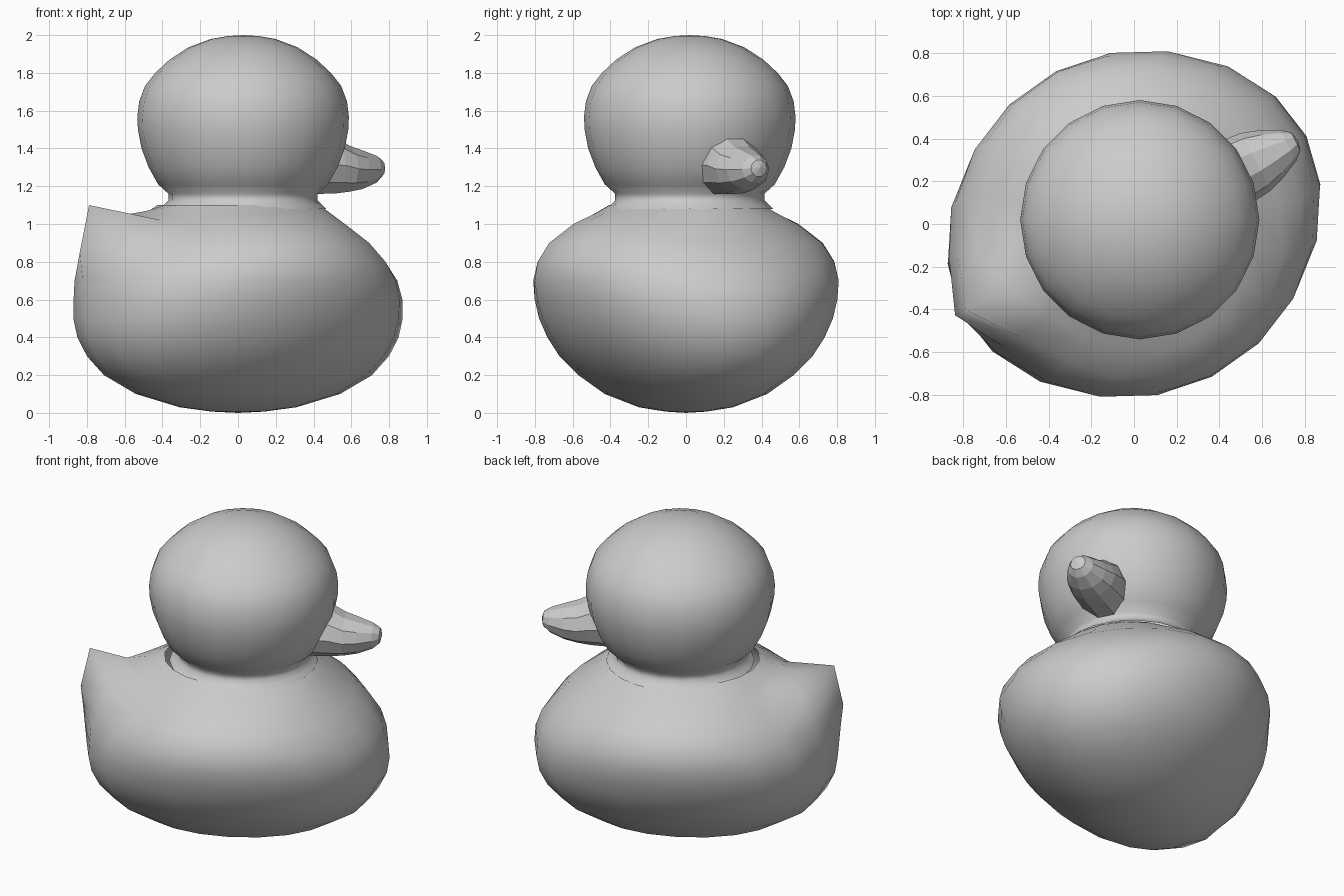
import bpy, bmesh
from math import sin, cos, tau, radians, sqrt

if "Cube" in bpy.data.objects:
    bpy.data.objects.remove(bpy.data.objects["Cube"])

AXIS = radians(27)   # heading of the beak; the tail points the opposite way


def loft(name, rings, smooth, caps=()):
    """Skin equal-length rings of points; caps are (ring index, pole point)."""
    bm = bmesh.new()
    vr = [[bm.verts.new(p) for p in ring] for ring in rings]
    n = len(rings[0])
    for a, b in zip(vr, vr[1:]):
        for i in range(n):
            j = (i + 1) % n
            bm.faces.new((a[i], a[j], b[j], b[i]))
    for idx, pole in caps:
        v = bm.verts.new(pole)
        for i in range(n):
            bm.faces.new((vr[idx][i], vr[idx][(i + 1) % n], v))
    bmesh.ops.recalc_face_normals(bm, faces=bm.faces)
    for f in bm.faces:
        f.smooth = smooth
    me = bpy.data.meshes.new(name)
    bm.to_mesh(me)
    bm.free()
    ob = bpy.data.objects.new(name, me)
    bpy.context.collection.objects.link(ob)
    return ob


def turned(u, v, z):
    """Point at u along the heading and v to its left."""
    return (u * cos(AXIS) - v * sin(AXIS), u * sin(AXIS) + v * cos(AXIS), z)


# Body: 20-sided oval rings given as (z, half width in x, half width in y)
N = 20
body = [(0.007, 0.14, 0.11), (0.03, 0.31, 0.25), (0.10, 0.54, 0.43), (0.2, 0.71, 0.57),
        (0.3, 0.80, 0.67), (0.4, 0.852, 0.735), (0.5, 0.875, 0.78), (0.6, 0.875, 0.805),
        (0.7, 0.85, 0.815), (0.8, 0.79, 0.795), (0.9, 0.70, 0.73), (1.0, 0.57, 0.60),
        (1.06, 0.49, 0.48), (1.1, 0.43, 0.41)]
# Tail: replacement (radius, height) on the rear column, by body ring
tail = {7: (0.915, 0.60), 8: (0.925, 0.71), 9: (0.94, 0.85),
        10: (0.885, 1.10), 11: (0.66, 1.05), 12: (0.54, 1.07)}
# Slight lift of the columns beside the tail
beside = {8: (0.025, 0), 9: (0.05, 0.01), 10: (0.06, 0.03), 11: (0.02, 0.02)}
rings = []
for r, (z, x, y) in enumerate(body):
    s, d = x * x + y * y, (x * x - y * y) / cos(2 * AXIS)
    a, b = sqrt((s + d) / 2), sqrt((s - d) / 2)
    ring = []
    for k in range(N):
        t = tau * k / N
        u, v, h = a * cos(t), b * sin(t), z
        if k == N // 2 and r in tail:
            u, h = -tail[r][0], tail[r][1]
        elif abs(k - N // 2) == 1 and r in beside:
            dr, dz = beside[r]
            u, h = u - dr, h + dz
        ring.append(turned(u, v, h))
    rings.append(ring)
loft("body", rings, True, [(0, (0, 0, 0))])

# Head and neck: turned profile (radius, z)
profile = [(0.44, 1.08), (0.42, 1.10), (0.395, 1.125), (0.395, 1.16), (0.45, 1.21),
           (0.50, 1.30), (0.538, 1.40), (0.557, 1.50), (0.56, 1.57), (0.55, 1.65),
           (0.52, 1.73), (0.465, 1.80), (0.39, 1.87), (0.29, 1.935), (0.17, 1.98), (0.08, 1.995)]
CX, CY = 0.027, 0.02
rings = [[(CX + r * cos(AXIS + tau * (k + 0.5) / N), CY + r * sin(AXIS + tau * (k + 0.5) / N), z)
          for k in range(N)] for r, z in profile]
loft("head", rings, True, [(-1, (CX, CY, 2.0))])

# Beak: faceted tapering rings (distance, half width, bottom z, top z)
beak = [(0.42, 0.165, 1.15, 1.48), (0.56, 0.16, 1.155, 1.465), (0.64, 0.152, 1.165, 1.42),
        (0.72, 0.125, 1.18, 1.395), (0.81, 0.082, 1.215, 1.365), (0.85, 0.048, 1.25, 1.34)]
M = 10
rings = [[turned(u, w * cos(tau * k / M), (lo + hi) / 2 + (hi - lo) / 2 * sin(tau * k / M))
          for k in range(M)] for u, w, lo, hi in beak]
loft("beak", rings, False, [(0, turned(0.42, 0, 1.31)), (-1, turned(0.862, 0, 1.3))])
